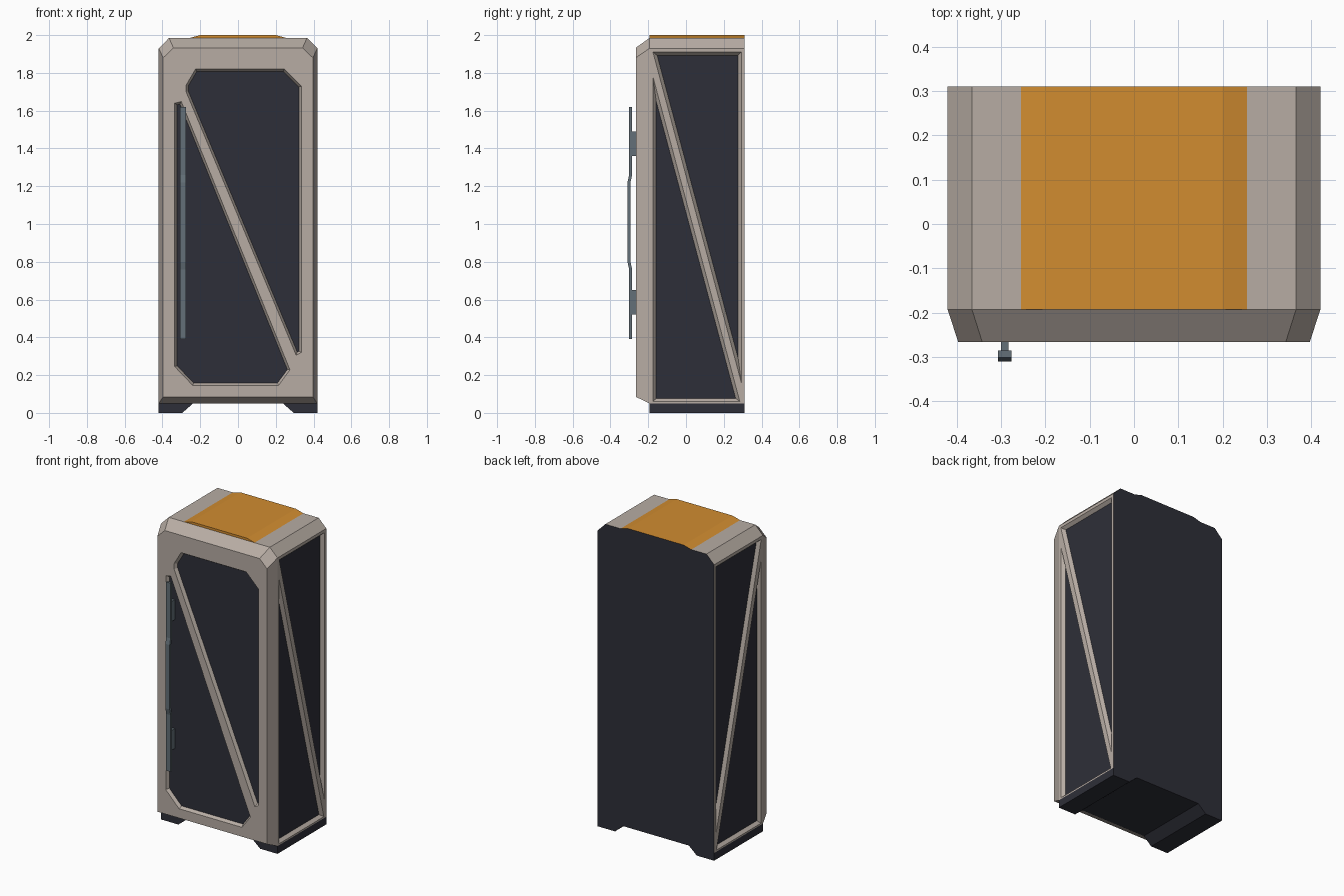
import bpy, bmesh
from mathutils import Vector

if "Cube" in bpy.data.objects:
    bpy.data.objects.remove(bpy.data.objects["Cube"])


def material(name, rgb):
    m = bpy.data.materials.new(name)
    m.diffuse_color = (*rgb, 1)
    m.use_nodes = True
    m.node_tree.nodes["Principled BSDF"].inputs["Base Color"].default_value = m.diffuse_color
    return m


BEIGE = material("warm_grey_shell", (0.475, 0.415, 0.37))
DARK = material("dark_panel", (0.027, 0.028, 0.040))
ORANGE = material("orange_top", (0.64, 0.265, 0.030))
STEEL = material("blue_grey_handle", (0.127, 0.162, 0.188))


def loft(name, loops, mats, rule=None):
    """Closed solid through matching loops of 3D points; rule(normal) gives the material index."""
    bm = bmesh.new()
    rings = [[bm.verts.new(p) for p in loop] for loop in loops]
    n = len(rings[0])
    for a, b in zip(rings, rings[1:]):
        for i in range(n):
            j = (i + 1) % n
            bm.faces.new((a[i], a[j], b[j], b[i]))
    bm.faces.new(rings[0])
    bm.faces.new(rings[-1])
    bmesh.ops.recalc_face_normals(bm, faces=bm.faces)
    bm.normal_update()
    if rule:
        for f in bm.faces:
            f.material_index = rule(f.normal)
    mesh = bpy.data.meshes.new(name)
    bm.to_mesh(mesh)
    bm.free()
    for m in mats:
        mesh.materials.append(m)
    ob = bpy.data.objects.new(name, mesh)
    bpy.context.collection.objects.link(ob)
    return ob


def at_y(profile, y):
    return [(x, y, z) for x, z in profile]


def at_x(profile, x):
    return [(x, y, z) for y, z in profile]


def offset(poly, t):
    """Move every edge of a 2D polygon inward by t."""
    pts = [Vector(p) for p in poly]
    n = len(pts)
    area = sum(pts[i - 1].x * pts[i].y - pts[i].x * pts[i - 1].y for i in range(n))
    s = 1 if area > 0 else -1
    out = []
    for i in range(n):
        d1 = (pts[i] - pts[i - 1]).normalized()
        d2 = (pts[(i + 1) % n] - pts[i]).normalized()
        n1, n2 = Vector((-d1.y, d1.x)) * s, Vector((-d2.y, d2.x)) * s
        out.append(tuple(pts[i] + (n1 + n2) * t / (1 + n1.dot(n2))))
    return out


def carve(target, cutter):
    mod = target.modifiers.new("recess", 'BOOLEAN')
    mod.operation = 'DIFFERENCE'
    mod.solver = 'EXACT'
    mod.object = cutter
    bpy.context.view_layer.objects.active = target
    bpy.ops.object.modifier_apply(modifier=mod.name)
    bpy.data.objects.remove(cutter)


def mirrored(half):
    return half + [(-x, z) for x, z in reversed(half)]


# Shell: extruded outline with a chamfered front, dark back and underside
outer = mirrored([(0.42, 0.05), (0.42, 1.93), (0.365, 1.985)])
inner = mirrored([(0.396, 0.085), (0.396, 1.88), (0.342, 1.933)])
BACK, STEP, FRONT = 0.31, -0.193, -0.266
shell = loft("shell", [at_y(outer, BACK), at_y(outer, STEP), at_y(inner, FRONT)], [BEIGE, DARK],
             lambda n: 1 if n.y > 0.9 or n.z < -0.95 else 0)

# Front recesses: two windows either side of the diagonal bar
DEPTH = 0.02
windows = [
    [(-0.275, 1.735), (-0.225, 1.82), (0.245, 1.82), (0.335, 1.73), (0.335, 0.32), (0.308, 0.305),
     (-0.275, 1.70)],
    [(-0.335, 1.64), (-0.30, 1.648), (0.275, 0.228), (0.215, 0.146), (-0.24, 0.146), (-0.335, 0.245)],
]
for w in windows:
    carve(shell, loft("window_cutter", [at_y(w, FRONT - 0.03), at_y(w, FRONT),
                                        at_y(offset(w, 0.012), FRONT + DEPTH)],
                      [BEIGE, DARK], lambda n: 1 if n.y > 0.95 else 0))

# Side recesses: two long triangles on each side
triangles = [
    [(-0.175, 1.91), (0.293, 1.91), (0.293, 0.16)],
    [(-0.175, 1.78), (-0.175, 0.06), (0.285, 0.06)],
]
for s in (-1, 1):
    for t in triangles:
        carve(shell, loft("side_cutter", [at_x(t, s * 0.45), at_x(t, s * 0.42),
                                          at_x(offset(t, 0.017), s * (0.42 - DEPTH))],
                          [BEIGE, DARK], lambda n: 1 if abs(n.x) > 0.95 else 0))

# Orange top plate with sloped sides and a dark back end
plate = mirrored([(0.255, 1.98), (0.255, 1.985), (0.20, 2.0)])
loft("top_plate", [at_y(plate, BACK), at_y(plate, STEP)], [ORANGE, DARK],
     lambda n: 1 if n.y > 0.9 else 0)

# Feet
for s, side in ((-1, "left"), (1, "right")):
    foot = [(s * 0.42, 0), (s * 0.295, 0), (s * 0.238, 0.05), (s * 0.42, 0.05)]
    loft(side + "_foot", [at_y(foot, BACK), at_y(foot, STEP)], [DARK])

# Door handle: bar with a raised grip, on two mounts
grip = [(-0.301, 0.39), (-0.301, 0.76), (-0.31, 0.80), (-0.31, 1.22), (-0.301, 1.26), (-0.301, 1.62)]
bar = grip + [(y + 0.016, z) for y, z in reversed(grip)]
loft("handle_bar", [at_x(bar, -0.307), at_x(bar, -0.276)], [STEEL])
for z, place in ((0.585, "lower"), (1.425, "upper")):
    block = [(-0.29, z - 0.065), (-0.29, z + 0.065), (-0.24, z + 0.065), (-0.24, z - 0.065)]
    loft(place + "_handle_mount", [at_x(block, -0.30), at_x(block, -0.283)], [STEEL])
